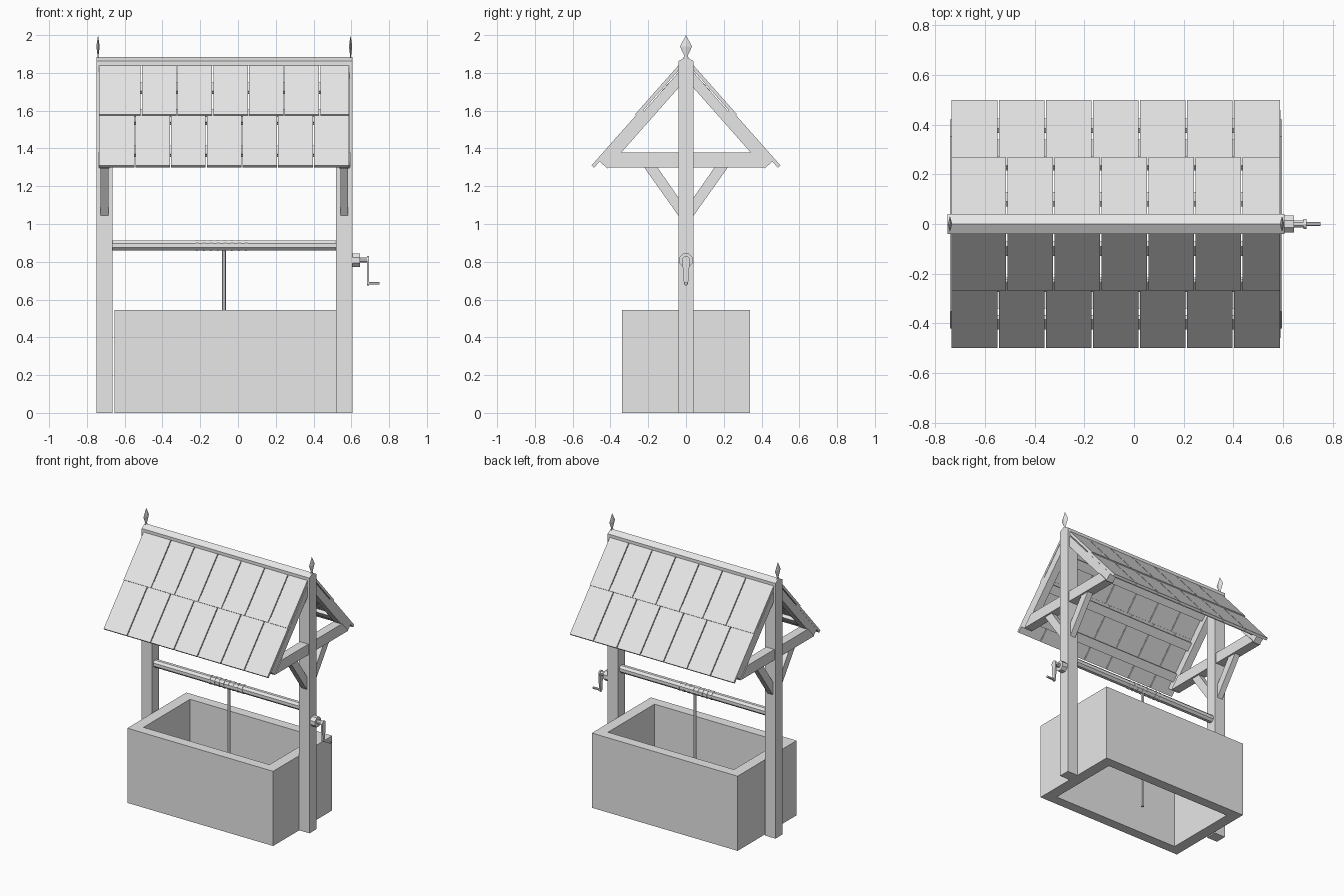
import bpy, bmesh, math
from mathutils import Matrix, Vector

if "Cube" in bpy.data.objects:
    bpy.data.objects.remove(bpy.data.objects["Cube"])

stone = bpy.data.materials.new("plain_grey")
stone.diffuse_color = (0.8, 0.8, 0.8, 1)
stone.use_nodes = True
stone.node_tree.nodes["Principled BSDF"].inputs["Base Color"].default_value = stone.diffuse_color


def finish(name, bm):
    bmesh.ops.recalc_face_normals(bm, faces=bm.faces)
    me = bpy.data.meshes.new(name)
    bm.to_mesh(me)
    bm.free()
    me.materials.append(stone)
    ob = bpy.data.objects.new(name, me)
    bpy.context.collection.objects.link(ob)
    return ob


def prism(bm, yz, x0, x1):
    """Extrude a y-z outline from x0 to x1."""
    a = [bm.verts.new((x0, y, z)) for y, z in yz]
    b = [bm.verts.new((x1, y, z)) for y, z in yz]
    n = len(yz)
    bm.faces.new(a)
    bm.faces.new(b[::-1])
    for i in range(n):
        j = (i + 1) % n
        bm.faces.new((a[i], b[i], b[j], a[j]))


def rod(bm, p0, p1, r, sides=8):
    """Flat-sided cylinder between two points."""
    p0, p1 = Vector(p0), Vector(p1)
    d = p1 - p0
    m = Matrix.Translation((p0 + p1) / 2) @ d.to_track_quat('Z', 'Y').to_matrix().to_4x4() \
        @ Matrix.Rotation(math.pi / sides, 4, 'Z')
    bmesh.ops.create_cone(bm, cap_ends=True, segments=sides, radius1=r, radius2=r,
                          depth=d.length, matrix=m)


def flip(yz, s):
    return [(y * s, z) for y, z in yz]


# Basin: rectangular ring of walls, open top and bottom
bm = bmesh.new()
loops = []
for inset in (0, 0.08):
    for z in (0, 0.545):
        x0, x1, y = -0.655 + inset, 0.522 - inset, 0.34 - inset * 0.9
        loops.append([bm.verts.new((px, py, z)) for px, py in
                      ((x0, -y), (x1, -y), (x1, y), (x0, y))])
for a, b in ((0, 1), (1, 3), (3, 2), (2, 0)):
    for i in range(4):
        j = (i + 1) % 4
        bm.faces.new((loops[a][i], loops[a][j], loops[b][j], loops[b][i]))
finish("basin", bm)

# Gable ends: post, tie beam, rafters, braces and finial
SL = 1.13                                   # roof slope
L = math.hypot(1, SL)
D, N = Vector((1 / L, -SL / L)), Vector((SL / L, 1 / L))   # down-slope, outward
for side, px, sx in (("left", -0.7075, -1), ("right", 0.5625, 1)):
    bm = bmesh.new()
    prism(bm, [(-0.04, 0), (0.04, 0), (0.04, 1.862), (0, 1.885), (-0.04, 1.862)],
          px - 0.0425, px + 0.0425)
    finish(side + "_post", bm)

    bm = bmesh.new()
    prism(bm, [(-0.42, 1.3), (0.42, 1.3), (0.352, 1.378), (-0.352, 1.378)],
          px - 0.033, px + 0.033)
    finish(side + "_tie_beam", bm)

    bm_r, bm_b = bmesh.new(), bmesh.new()
    for s in (-1, 1):
        top, end = Vector((0.02, 1.826)), Vector((0.458, 1.331))
        prism(bm_r, flip([top, end, end - N * 0.055, top - N * 0.055], s),
              px - 0.027, px + 0.027)
        prism(bm_b, flip([(0.03, 1.03), (0.225, 1.305), (0.155, 1.305), (0.03, 1.125)], s),
              px - 0.021, px + 0.021)
    finish(side + "_rafters", bm_r)
    finish(side + "_braces", bm_b)

    # spear-shaped finial, four-sided and flattened along x
    bm = bmesh.new()
    prof = ((0.018, 1.86), (0.01, 1.892), (0.032, 1.94))
    rings = [[bm.verts.new((px + sx * 0.0335 + r * 0.28 * math.cos(k * math.pi / 2),
                            r * math.sin(k * math.pi / 2), z)) for k in range(4)]
             for r, z in prof]
    tip = bm.verts.new((px + sx * 0.0335, 0, 2.0))
    bm.faces.new(rings[0])
    for k in range(4):
        j = (k + 1) % 4
        for lo, hi in zip(rings, rings[1:]):
            bm.faces.new((lo[k], lo[j], hi[j], hi[k]))
        bm.faces.new((rings[-1][k], rings[-1][j], tip))
    finish(side + "_finial", bm)

# Ridge cap
bm = bmesh.new()
prism(bm, [(-0.04, 1.84), (0.04, 1.84), (0.04, 1.862), (0, 1.885), (-0.04, 1.862)],
      -0.745, 0.6)
finish("ridge_cap", bm)

# Shingles: two staggered rows on each slope, and battens beneath
X0, X1, PITCH = -0.735, 0.588, 0.189
rows = {"upper": ((0.02, 1.8626), (0.27, 1.58), X0 + 0.223),
        "lower": ((0.235, 1.6095), (0.5, 1.31), X0 + PITCH)}
for name, (top, low, first) in rows.items():
    cuts = [X0] + [first + PITCH * i for i in range(6)] + [X1]
    top, low = Vector(top), Vector(low)
    bm = bmesh.new()
    for s in (-1, 1):
        for a, b in zip(cuts, cuts[1:]):
            prism(bm, flip([top, low, low - N * 0.018, top - N * 0.018], s),
                  a + (0.003 if a > X0 else 0), b - (0.003 if b < X1 else 0))
    finish(name + "_shingles", bm)

bm = bmesh.new()
for s in (-1, 1):
    for y in (0.09, 0.235, 0.385):
        c = Vector((y, 1.84 - SL * (y - 0.04) - 0.035))
        prism(bm, flip([c, c + D * 0.06, c + D * 0.06 - N * 0.025, c - N * 0.025], s),
              -0.7, 0.555)
finish("roof_battens", bm)

# Axle with rope wraps and hanging rope
bm = bmesh.new()
rod(bm, (-0.67, 0, 0.887), (0.525, 0, 0.887), 0.0285)
finish("axle", bm)

bm = bmesh.new()
for i in range(8):
    x = -0.215 + i * 0.037
    rod(bm, (x - 0.009, 0, 0.8862), (x + 0.009, 0, 0.8878), 0.031)
finish("rope_wraps", bm)

bm = bmesh.new()
rod(bm, (-0.073, 0, 0.0), (-0.073, 0, 0.87), 0.0105, 6)
finish("rope", bm)

# Crank: hub, shaft, tapered arm and grip
bm = bmesh.new()
rod(bm, (0.6, 0, 0.808), (0.645, 0, 0.808), 0.038)
finish("crank_hub", bm)
bm = bmesh.new()
rod(bm, (0.64, 0, 0.81), (0.69, 0, 0.81), 0.015)
finish("crank_shaft", bm)
bm = bmesh.new()
arc = [(0.02 * math.cos(math.pi * i / 6), 0.81 + 0.02 * math.sin(math.pi * i / 6))
       for i in range(7)]
prism(bm, arc + [(-0.011, 0.682), (-0.006, 0.675), (0.006, 0.675), (0.011, 0.682)],
      0.683, 0.694)
finish("crank_arm", bm)
bm = bmesh.new()
rod(bm, (0.688, 0, 0.686), (0.75, 0, 0.686), 0.008)
finish("crank_grip", bm)
